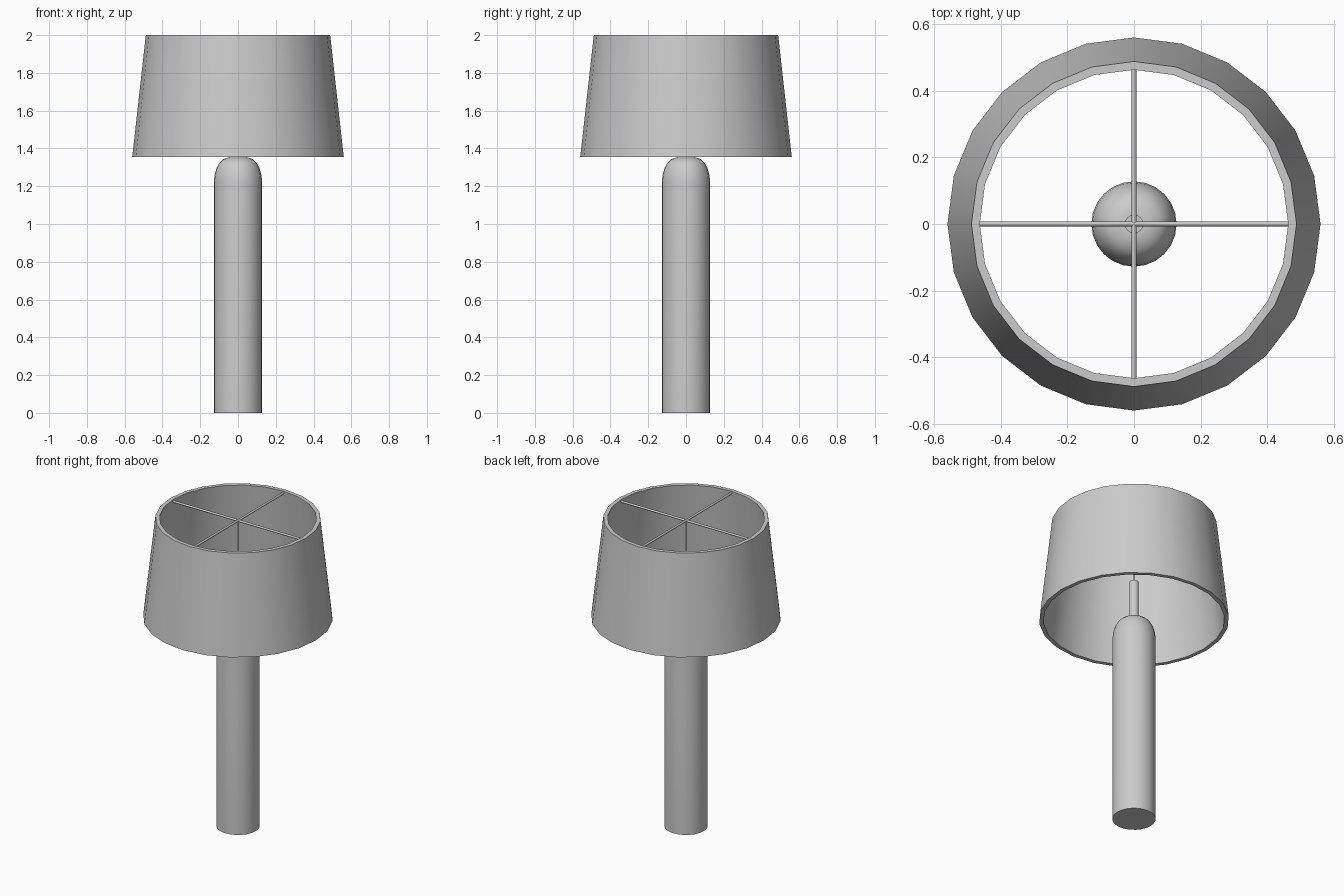
import bpy, bmesh, math
from mathutils import Vector

if "Cube" in bpy.data.objects:
    bpy.data.objects.remove(bpy.data.objects["Cube"])


def finish(name, bm):
    bmesh.ops.recalc_face_normals(bm, faces=bm.faces)
    mesh = bpy.data.meshes.new(name)
    bm.to_mesh(mesh)
    bm.free()
    ob = bpy.data.objects.new(name, mesh)
    bpy.context.collection.objects.link(ob)
    bpy.ops.object.select_all(action='DESELECT')
    ob.select_set(True)
    bpy.context.view_layer.objects.active = ob
    bpy.ops.object.shade_smooth_by_angle(angle=math.radians(35))
    return ob


def lathe(name, profile, sides=24, closed=False):
    """Spin (radius, z) points round z; open profiles get end caps."""
    bm = bmesh.new()
    rings = [[bm.verts.new((r * math.cos(2 * math.pi * i / sides),
                            r * math.sin(2 * math.pi * i / sides), z))
              for i in range(sides)] for r, z in profile]
    pairs = list(zip(rings, rings[1:]))
    if closed:
        pairs.append((rings[-1], rings[0]))
    else:
        bm.faces.new(rings[0])
        bm.faces.new(rings[-1])
    for a, b in pairs:
        for i in range(sides):
            j = (i + 1) % sides
            bm.faces.new((a[i], a[j], b[j], b[i]))
    return finish(name, bm)


def rod(name, start, end, radius, sides=12):
    start, end = Vector(start), Vector(end)
    d = end - start
    bm = bmesh.new()
    bmesh.ops.create_cone(bm, cap_ends=True, segments=sides, radius1=radius,
                          radius2=radius, depth=d.length)
    bm.transform(d.to_track_quat('Z', 'Y').to_matrix().to_4x4())
    bmesh.ops.translate(bm, verts=bm.verts, vec=(start + end) / 2)
    return finish(name, bm)


# Column with rounded top
lathe("lamp_base", [(0.128, 0), (0.128, 1.22), (0.124, 1.26), (0.114, 1.295),
                    (0.098, 1.325), (0.078, 1.343), (0.05, 1.353), (0.028, 1.355)])

# Tapered hollow shade
lathe("lamp_shade", [(0.56, 1.355), (0.488, 2.0), (0.463, 2.0), (0.535, 1.355)],
      closed=True)

# Bulb holder stem and the thin rod above it
rod("lamp_stem", (0, 0, 1.34), (0, 0, 1.61), 0.028, 24)
rod("support_rod", (0, 0, 1.6), (0, 0, 1.99), 0.007)

# Cross bars carrying the shade
rod("cross_bar_x", (-0.47, 0, 1.985), (0.47, 0, 1.985), 0.007)
rod("cross_bar_y", (0, -0.47, 1.985), (0, 0.47, 1.985), 0.007)
